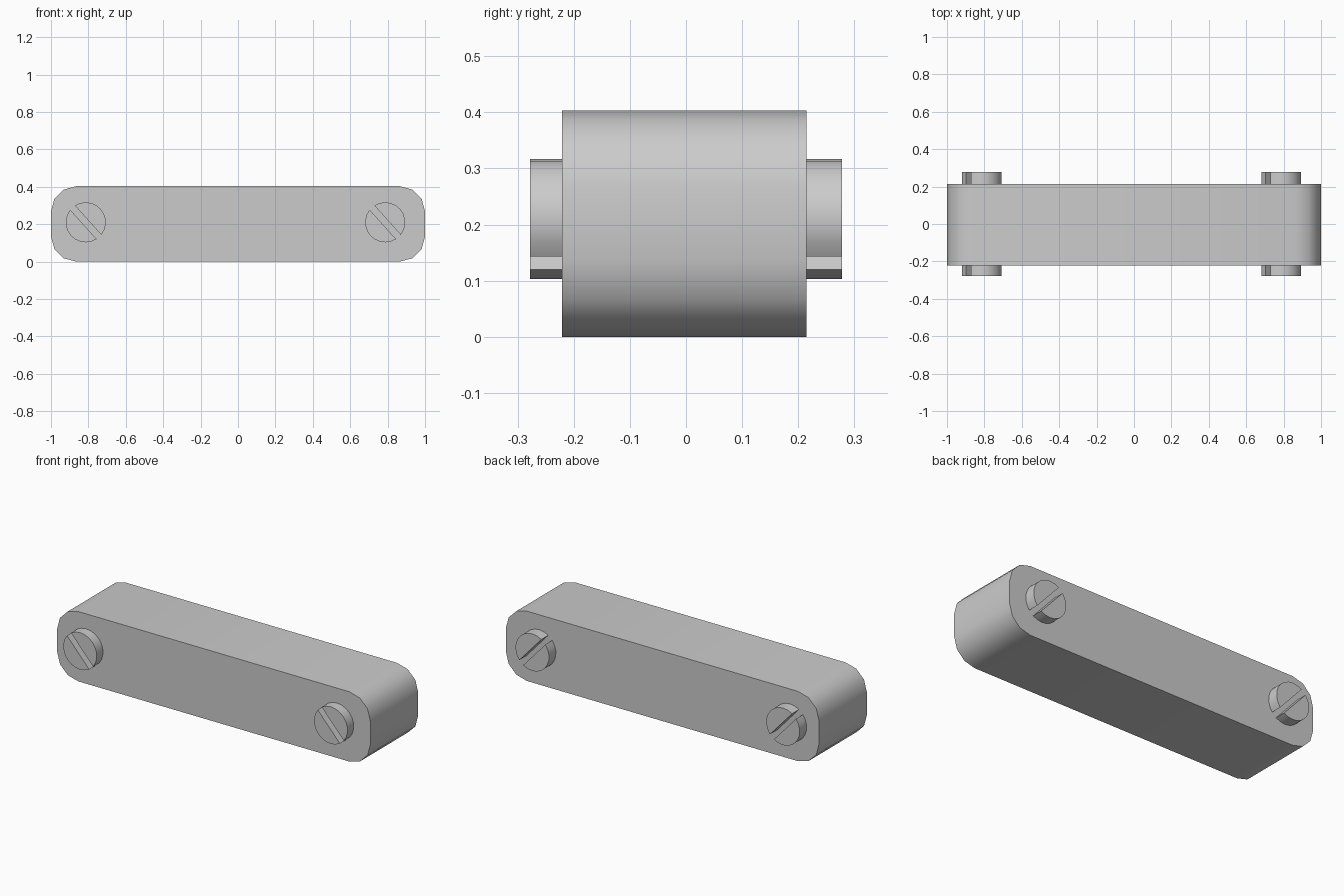
import bpy
import bmesh
from math import sin, cos, pi, asin, radians

cube = bpy.data.objects.get("Cube")
if cube:
    bpy.data.objects.remove(cube, do_unlink=True)

# Single grey metal material
metal = bpy.data.materials.new("grey_metal")
metal.use_nodes = True
GREY = (0.6, 0.6, 0.6, 1)
metal.diffuse_color = GREY
metal.node_tree.nodes["Principled BSDF"].inputs["Base Color"].default_value = GREY


def extrude_profile(name, outline, y0, y1):
    """Solid made from an x-z outline swept from y0 to y1."""
    bm = bmesh.new()
    face = bm.faces.new([bm.verts.new((x, y0, z)) for x, z in outline])
    swept = bmesh.ops.extrude_face_region(bm, geom=[face])["geom"]
    moved = [v for v in swept if isinstance(v, bmesh.types.BMVert)]
    bmesh.ops.translate(bm, verts=moved, vec=(0, y1 - y0, 0))
    bmesh.ops.recalc_face_normals(bm, faces=bm.faces)
    mesh = bpy.data.meshes.new(name)
    bm.to_mesh(mesh)
    bm.free()
    mesh.materials.append(metal)
    obj = bpy.data.objects.new(name, mesh)
    bpy.context.collection.objects.link(obj)
    bpy.ops.object.select_all(action="DESELECT")
    obj.select_set(True)
    bpy.context.view_layer.objects.active = obj
    bpy.ops.object.shade_smooth_by_angle(angle=radians(40))
    return obj


def arc(cx, cz, r, start, end, steps):
    angles = [start + (end - start) * i / steps for i in range(steps + 1)]
    return [(cx + r * cos(a), cz + r * sin(a)) for a in angles]


# Bar with rounded ends
HEIGHT, R = 0.403, 0.135
FRONT, BACK = -0.221, 0.215
corners = [(1 - R, HEIGHT - R), (R - 1, HEIGHT - R), (R - 1, R), (1 - R, R)]
outline = []
for i, (cx, cz) in enumerate(corners):
    outline += arc(cx, cz, R, i * pi / 2, (i + 1) * pi / 2, 3)
extrude_profile("bar", outline, FRONT, BACK)

# Slotted screw heads: two half discs either side of a diagonal slot
HEAD_R, SLOT, TILT = 0.107, 0.034, radians(-48)
gap = asin(SLOT / 2 / HEAD_R)
for end, x in (("right", -0.814), ("left", 0.787)):
    for side, y0, y1 in (("front", -0.278, FRONT), ("back", BACK, 0.278)):
        for half, turn in (("upper", 0), ("lower", pi)):
            start = TILT + turn
            segment = arc(x, 0.21, HEAD_R, start + gap, start + pi - gap, 10)
            extrude_profile(f"screw_{side}_{end}_{half}", segment, y0, y1)
